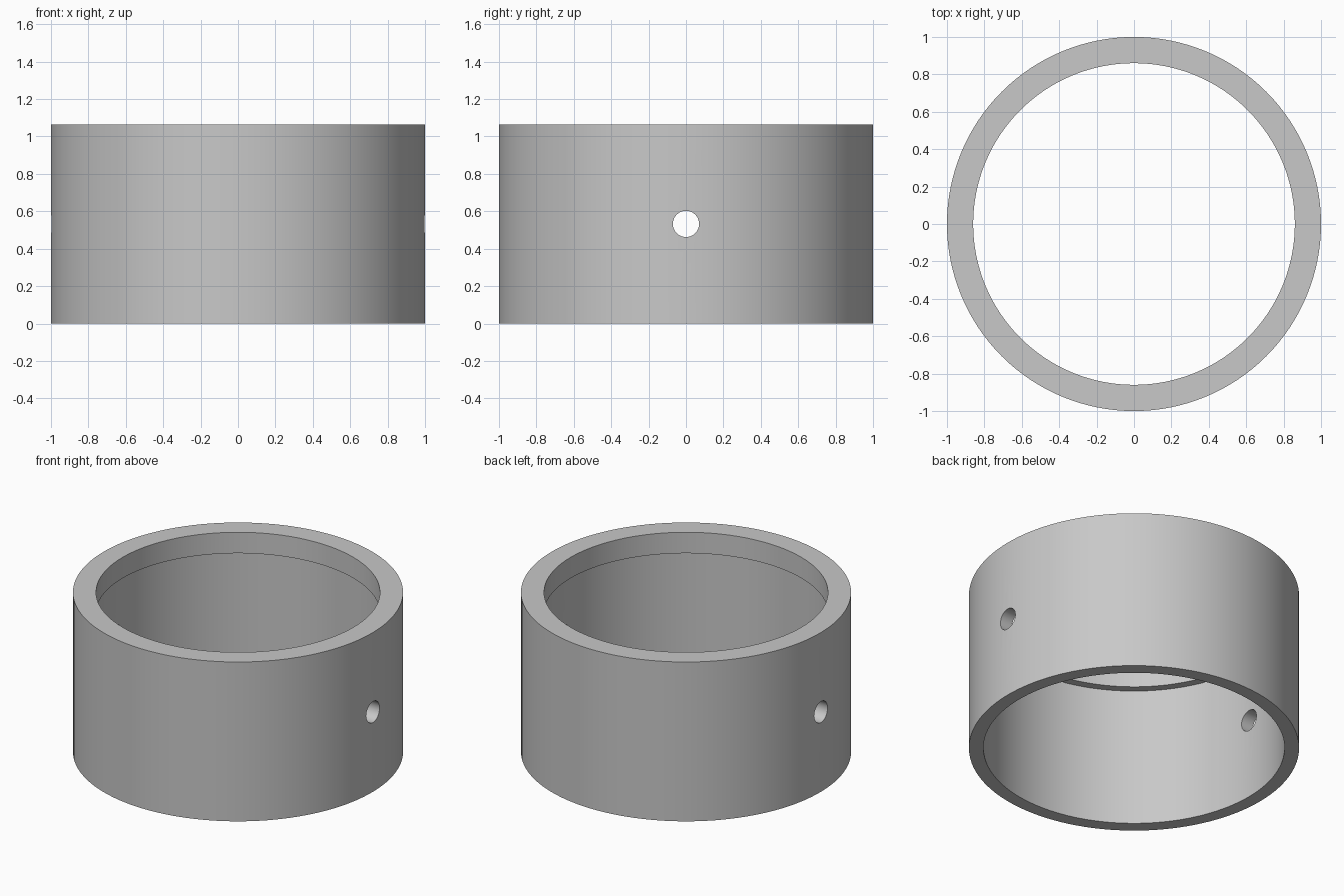
import bpy
import bmesh
import math
from mathutils import Matrix

if "Cube" in bpy.data.objects:
    bpy.data.objects.remove(bpy.data.objects["Cube"], do_unlink=True)

HEIGHT = 1.065
LIP_Z = 0.925
OUTER, LIP_R, BORE_R = 1.0, 0.86, 0.912
HOLE_R = 0.07
SEGMENTS = 128

# Single grey material
grey = bpy.data.materials.new("plain_grey")
grey.use_nodes = True
colour = (0.58, 0.58, 0.58, 1)
grey.diffuse_color = colour
grey.node_tree.nodes["Principled BSDF"].inputs["Base Color"].default_value = colour


def add_object(name, bm):
    mesh = bpy.data.meshes.new(name)
    bmesh.ops.recalc_face_normals(bm, faces=bm.faces[:])
    bm.to_mesh(mesh)
    bm.free()
    mesh.materials.append(grey)
    obj = bpy.data.objects.new(name, mesh)
    bpy.context.collection.objects.link(obj)
    return obj


# Collar: a closed profile revolved about z, with an inner lip at the top
profile = [(OUTER, 0), (OUTER, HEIGHT), (LIP_R, HEIGHT),
           (LIP_R, LIP_Z), (BORE_R, LIP_Z), (BORE_R, 0)]
bm = bmesh.new()
points = [bm.verts.new((r, 0, z)) for r, z in profile]
edges = [bm.edges.new((a, b)) for a, b in zip(points, points[1:] + points[:1])]
bmesh.ops.spin(bm, geom=points + edges, cent=(0, 0, 0), axis=(0, 0, 1),
               angle=math.tau, steps=SEGMENTS, use_merge=True)
bmesh.ops.remove_doubles(bm, verts=bm.verts[:], dist=0.0001)
collar = add_object("collar", bm)

# Cross hole drilled through both sides along x
bm = bmesh.new()
bmesh.ops.create_cone(
    bm, cap_ends=True, segments=48, radius1=HOLE_R, radius2=HOLE_R, depth=3,
    matrix=Matrix.Translation((0, 0, HEIGHT / 2)) @ Matrix.Rotation(math.pi / 2, 4, "Y"))
drill = add_object("cross_hole_cutter", bm)
drill.hide_render = True

cut = collar.modifiers.new("cross_hole", "BOOLEAN")
cut.operation = "DIFFERENCE"
cut.solver = "EXACT"
cut.object = drill

bpy.ops.object.select_all(action="DESELECT")
collar.select_set(True)
bpy.context.view_layer.objects.active = collar
bpy.ops.object.modifier_apply(modifier=cut.name)
bpy.data.objects.remove(drill, do_unlink=True)
bpy.ops.object.shade_smooth_by_angle(angle=math.radians(30))
